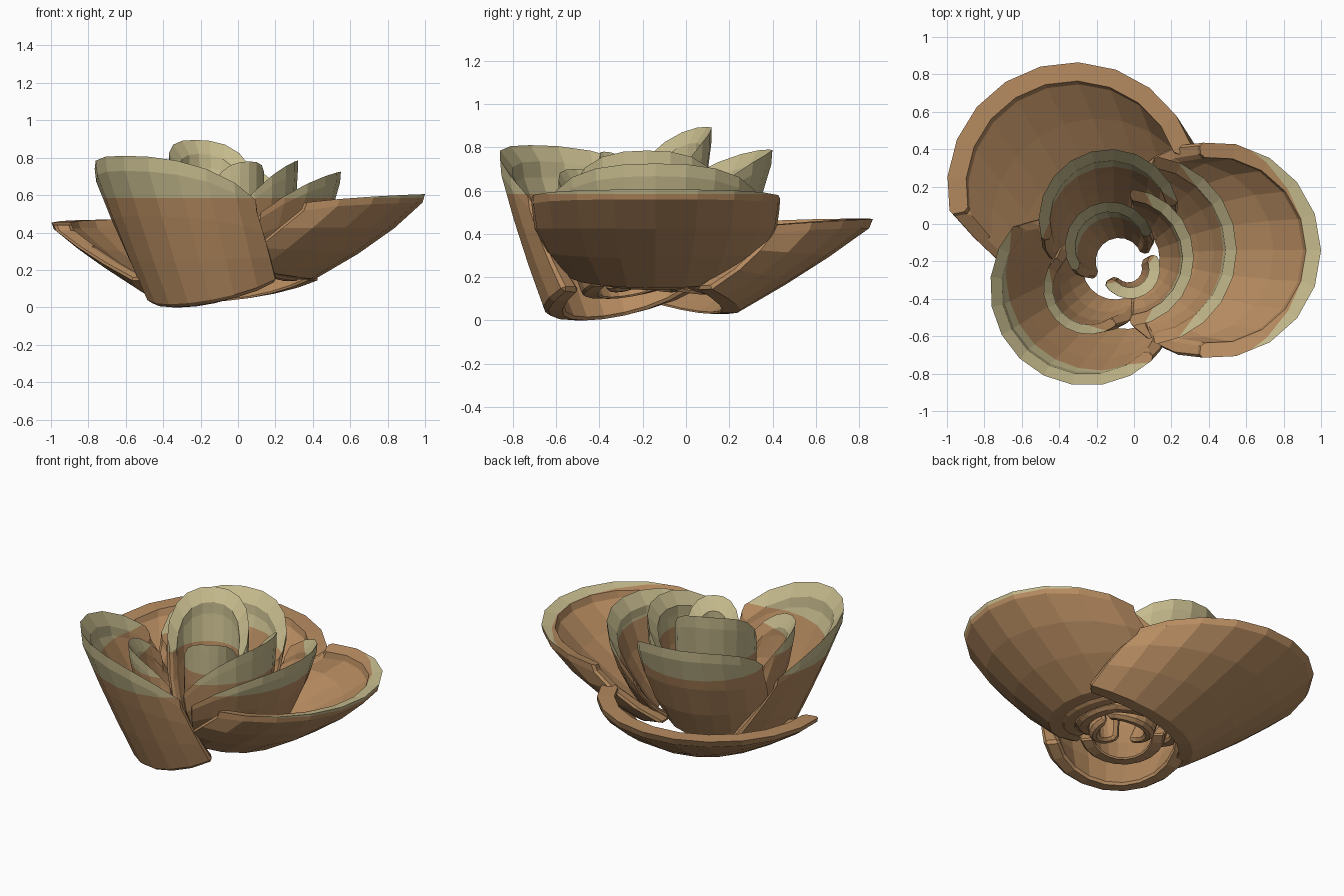
import bpy, bmesh, math

if "Cube" in bpy.data.objects:
    bpy.data.objects.remove(bpy.data.objects["Cube"])

COLS = 10
LEVELS = (0, 0.3, 0.6, 0.9, 1)     # heights of the petal rows
TIP_Z = 0.585                      # everything above this height is the pale tip colour


def material(name, rgb):
    m = bpy.data.materials.new(name)
    m.diffuse_color = (*rgb, 1)
    m.use_nodes = True
    m.node_tree.nodes["Principled BSDF"].inputs["Base Color"].default_value = m.diffuse_color
    return m


brown = material("warm_brown", (0.48, 0.265, 0.12))
cream = material("pale_cream", (0.57, 0.5, 0.27))


def petal(name, base, rim, base_arc, rim_arc, z_base, z_rim, thick, bulge=0.03, lip=0.075):
    """Thick curved petal lofted from a base arc to a rim arc.
    base, rim: (x, y, radius); arcs: start and end angle in degrees;
    z_base, z_rim: (middle, ends); thick: (base, rim); lip: fall of the rim inwards."""
    bm = bmesh.new()

    def mix(a, b, t):
        return a + (b - a) * t

    def point(u, v, inner):
        f = min(1, v / 0.93)
        a = math.radians(mix(mix(*base_arc, (u + 1) / 2), mix(*rim_arc, (u + 1) / 2), f))
        x, y, r = [mix(b, t, f) for b, t in zip(base, rim)]
        r += bulge * math.sin(math.pi * f) - inner * mix(*thick, v)
        zb = mix(*z_base, u * u)
        zr = mix(*z_rim, abs(u) ** 2.5) - inner * lip
        return bm.verts.new((x + r * math.cos(a), y + r * math.sin(a), mix(zb, zr, v)))

    # outer and inner skins
    out, inn = [[[point(2 * i / COLS - 1, v, k) for i in range(COLS + 1)] for v in LEVELS]
                for k in (0, 1)]
    rows = len(LEVELS) - 1
    for g in (out, inn):
        for j in range(rows):
            for i in range(COLS):
                bm.faces.new((g[j][i], g[j][i + 1], g[j + 1][i + 1], g[j + 1][i]))
    # lip, underside and the two side edges
    for j in (0, rows):
        for i in range(COLS):
            bm.faces.new((out[j][i], out[j][i + 1], inn[j][i + 1], inn[j][i]))
    for i in (0, COLS):
        for j in range(rows):
            bm.faces.new((out[j][i], out[j + 1][i], inn[j + 1][i], inn[j][i]))
    bmesh.ops.recalc_face_normals(bm, faces=bm.faces[:])

    # chamfer the hard edges, leaving the rim crisp
    top = set(out[rows]) | set(inn[rows])
    hard = [e for e in bm.edges if e.calc_face_angle(0) > math.radians(48)
            and not top.issuperset(e.verts)]
    bmesh.ops.bevel(bm, geom=hard, offset=0.018, segments=1, affect='EDGES',
                    profile=0.5, clamp_overlap=True)
    # cut the colour line
    bmesh.ops.bisect_plane(bm, geom=bm.verts[:] + bm.edges[:] + bm.faces[:],
                           plane_co=(0, 0, TIP_Z), plane_no=(0, 0, 1))
    for f in bm.faces:
        f.material_index = int(f.calc_center_median().z > TIP_Z)
        f.smooth = False

    me = bpy.data.meshes.new(name)
    bm.to_mesh(me)
    bm.free()
    me.materials.append(brown)
    me.materials.append(cream)
    bpy.context.collection.objects.link(bpy.data.objects.new(name, me))


# three wide outer petals
petal("outer_petal_back_left", (0.05, -0.37, 0.62), (-0.325, 0.19, 0.675), (51, 178), (18, 192),
      (0.03, 0.15), (0.47, 0.44), (0.1, 0.1), 0.02, 0)
petal("outer_petal_right", (0.0, -0.14, 0.41), (0.42, -0.14, 0.58), (-94, 94), (-97, 97),
      (0.15, 0.22), (0.605, 0.56), (0.1, 0.08), 0.05, 0.02)
petal("outer_petal_front_left", (-0.05, -0.22, 0.435), (-0.25, -0.345, 0.52), (140, 308), (138, 314),
      (0.0, 0.14), (0.81, 0.56), (0.1, 0.06), 0.01)

# middle ring
petal("middle_petal_right", (0.0, -0.15, 0.32), (0.04, -0.14, 0.51), (-84, 84), (-82, 82),
      (0.14, 0.2), (0.725, 0.5), (0.08, 0.06))
petal("middle_petal_back", (-0.12, -0.15, 0.29), (-0.13, 0.02, 0.38), (13, 197), (13, 197),
      (0.12, 0.18), (0.79, 0.58), (0.08, 0.06))
petal("middle_petal_front_left", (-0.1, -0.23, 0.25), (-0.24, -0.345, 0.245), (137, 307), (137, 307),
      (0.1, 0.16), (0.7, 0.52), (0.08, 0.05))

# inner ring and heart
petal("inner_petal_right", (-0.03, -0.18, 0.24), (-0.05, -0.18, 0.37), (-85, 85), (-85, 85),
      (0.15, 0.2), (0.785, 0.5), (0.08, 0.06))
petal("inner_petal_back", (-0.08, -0.2, 0.18), (-0.13, -0.12, 0.24), (15, 215), (15, 215),
      (0.13, 0.18), (0.895, 0.64), (0.06, 0.055), 0.02)
petal("heart_petal", (-0.03, -0.24, 0.13), (-0.02, -0.24, 0.16), (208, 392), (208, 392),
      (0.13, 0.17), (0.78, 0.58), (0.06, 0.06), 0.01)
